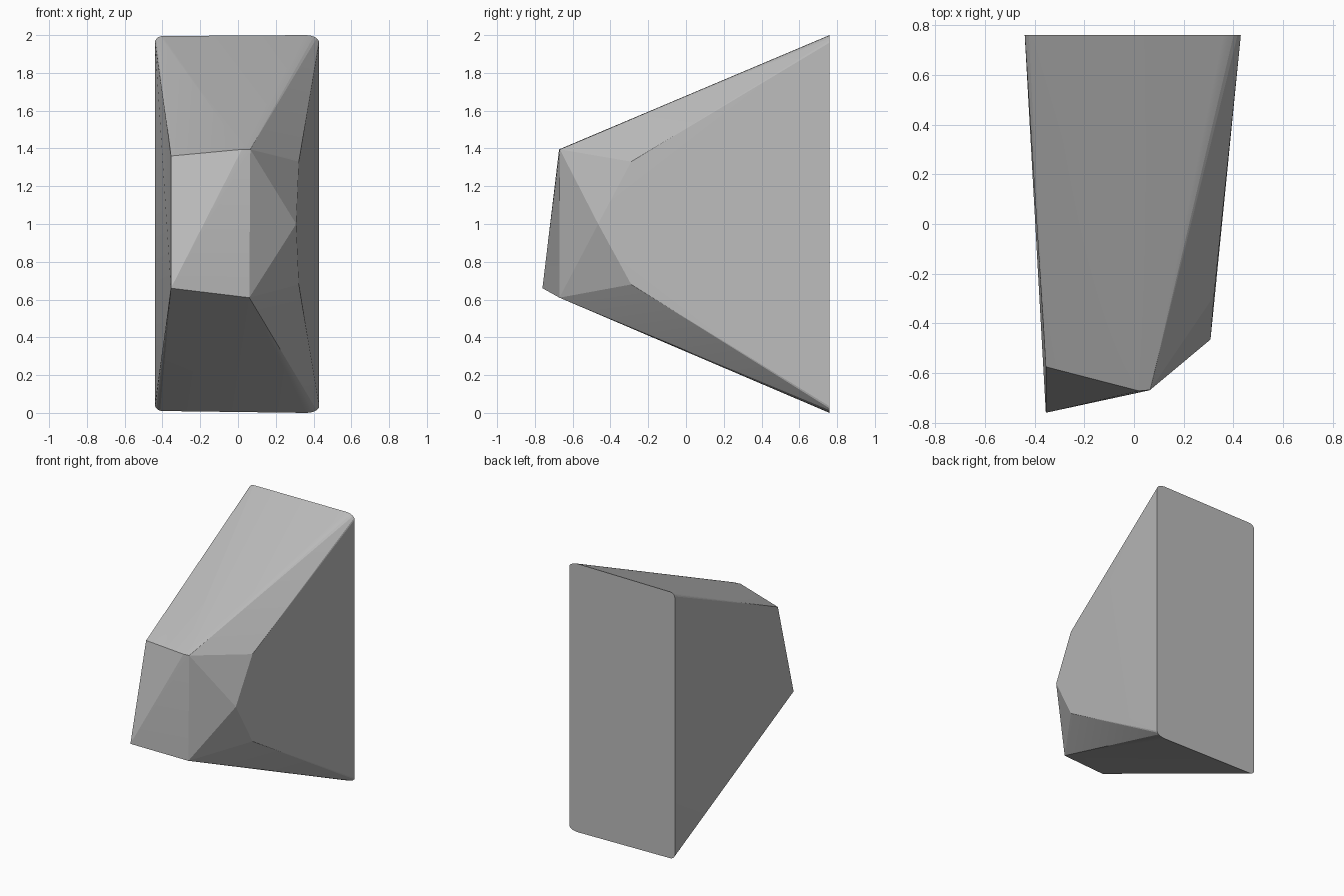
import bpy, bmesh, math

default = bpy.data.objects.get("Cube")
if default:
    bpy.data.objects.remove(default, do_unlink=True)

# Stone material
stone = bpy.data.materials.new("stone grey")
stone.use_nodes = True
grey = (0.5, 0.5, 0.5, 1)
stone.diffuse_color = grey
stone.node_tree.nodes["Principled BSDF"].inputs["Base Color"].default_value = grey


def corner(x, z, sx, sz, rx, rz, steps=5):
    """Rounded corner of the flat back face."""
    arc = [math.pi / 2 * i / steps for i in range(steps + 1)]
    return [(x - sx * rx * (1 - math.cos(a)), 0.76, z - sz * rz * (1 - math.sin(a)))
            for a in arc]


# Rounded outline of the back
points = (corner(-0.44, 1.995, -1, 1, 0.04, 0.035)
          + corner(0.43, 2.0, 1, 1, 0.07, 0.04)
          + corner(0.43, 0.0, 1, -1, 0.07, 0.035)
          + corner(-0.44, 0.01, -1, -1, 0.04, 0.035))

# Chipped corners of the nose
points += [(-0.355, -0.76, 0.66), (0.06, -0.67, 0.61),
           (0.02, -0.672, 1.395), (0.065, -0.668, 1.395), (-0.355, -0.575, 1.36),
           (0.308, -0.465, 1.0), (0.322, -0.29, 1.33), (0.322, -0.29, 0.68)]

# Wrap the corners into one solid rock
bm = bmesh.new()
for p in points:
    bm.verts.new(p)
hull = bmesh.ops.convex_hull(bm, input=bm.verts)
loose = [v for v in bm.verts if not v.link_faces]
bmesh.ops.delete(bm, geom=loose, context='VERTS')
bmesh.ops.dissolve_limit(bm, angle_limit=math.radians(0.3),
                         verts=bm.verts, edges=bm.edges)
bmesh.ops.recalc_face_normals(bm, faces=bm.faces)
mesh = bpy.data.meshes.new("rock")
bm.to_mesh(mesh)
bm.free()
mesh.materials.append(stone)
rock = bpy.data.objects.new("rock", mesh)
bpy.context.collection.objects.link(rock)

# Soften the rounded ridges and keep the facets crisp
bpy.ops.object.select_all(action='DESELECT')
rock.select_set(True)
bpy.context.view_layer.objects.active = rock
bpy.ops.object.shade_smooth_by_angle(angle=math.radians(12))
